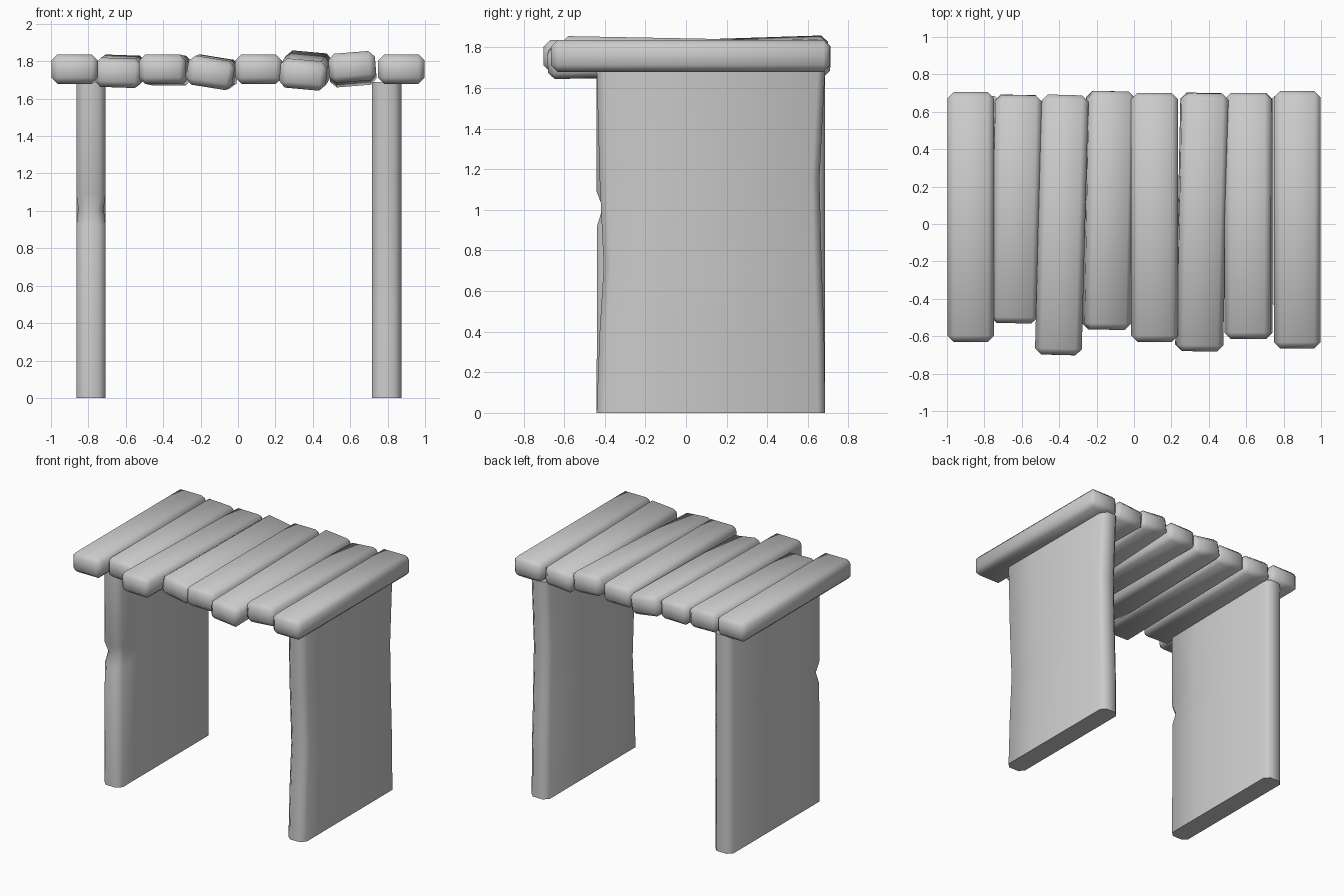
import bpy, bmesh
from math import atan2

if "Cube" in bpy.data.objects:
    bpy.data.objects.remove(bpy.data.objects["Cube"])


def finish(name, bm):
    bmesh.ops.recalc_face_normals(bm, faces=bm.faces)
    mesh = bpy.data.meshes.new(name)
    bm.to_mesh(mesh)
    bm.free()
    ob = bpy.data.objects.new(name, mesh)
    bpy.context.collection.objects.link(ob)
    bpy.ops.object.select_all(action='DESELECT')
    ob.select_set(True)
    bpy.context.view_layer.objects.active = ob
    bpy.ops.object.shade_smooth_by_angle(angle=1.05)
    return ob


def plank(name, x_front, x_back, y_front, y_back, z_front, z_back, roll):
    """Chamfered board running front to back, slightly crooked."""
    length = y_back - y_front
    bm = bmesh.new()
    bmesh.ops.create_cube(bm, size=1)
    bmesh.ops.scale(bm, vec=(0.25, length, 0.157), verts=bm.verts)
    bmesh.ops.bevel(bm, geom=bm.edges[:], offset=0.033, segments=1,
                    affect='EDGES', profile=0.5)
    ob = finish(name, bm)
    ob.location = ((x_front + x_back) / 2, (y_front + y_back) / 2,
                   (z_front + z_back) / 2)
    ob.rotation_euler = (atan2(z_back - z_front, length), roll,
                         -atan2(x_back - x_front, length))


def leg(name, x, levels):
    """Upright slab lofted through chamfered rings: (z, y_front, y_back, front half width)."""
    bm = bmesh.new()
    rings = []
    c, w = 0.036, 0.078
    for z, y0, y1, wf in levels:
        pts = [(-wf + c, y0), (wf - c, y0), (wf, y0 + c), (w, y0 + 0.3),
               (w, y1 - c), (w - c, y1), (-w + c, y1), (-w, y1 - c),
               (-w, y0 + 0.3), (-wf, y0 + c)]
        rings.append([bm.verts.new((x + px, py, z)) for px, py in pts])
    for a, b in zip(rings, rings[1:]):
        for i in range(len(a)):
            j = (i + 1) % len(a)
            bm.faces.new((a[i], a[j], b[j], b[i]))
    bm.faces.new(rings[0])
    bm.faces.new(rings[-1])
    finish(name, bm)


# Table top: eight uneven boards
boards = [
    (-0.873, -0.873, -0.63, 0.705, 1.758, 1.758, 0.0),
    (-0.642, -0.618, -0.53, 0.69, 1.738, 1.755, 0.035),
    (-0.405, -0.368, -0.70, 0.69, 1.758, 1.750, 0.0),
    (-0.148, -0.125, -0.565, 0.71, 1.738, 1.745, 0.16),
    (0.110, 0.110, -0.63, 0.70, 1.758, 1.758, 0.0),
    (0.350, 0.375, -0.68, 0.70, 1.728, 1.773, 0.09),
    (0.612, 0.612, -0.615, 0.70, 1.770, 1.745, -0.08),
    (0.873, 0.873, -0.665, 0.71, 1.758, 1.758, 0.0),
]
for i, b in enumerate(boards):
    plank(f"top_board_{i + 1}", *b)

# Left leg slab with a notch in its front edge
leg("left_leg", -0.786, [
    (0.0, -0.44, 0.685, 0.078), (0.92, -0.438, 0.685, 0.078),
    (1.01, -0.41, 0.685, 0.068), (1.09, -0.44, 0.685, 0.078),
    (1.69, -0.44, 0.685, 0.078)])

# Right leg slab with worn front and back edges
leg("right_leg", 0.795, [
    (0.0, -0.44, 0.685, 0.078), (0.40, -0.425, 0.680, 0.078),
    (0.72, -0.405, 0.668, 0.078), (1.15, -0.425, 0.657, 0.078),
    (1.69, -0.44, 0.685, 0.078)])
